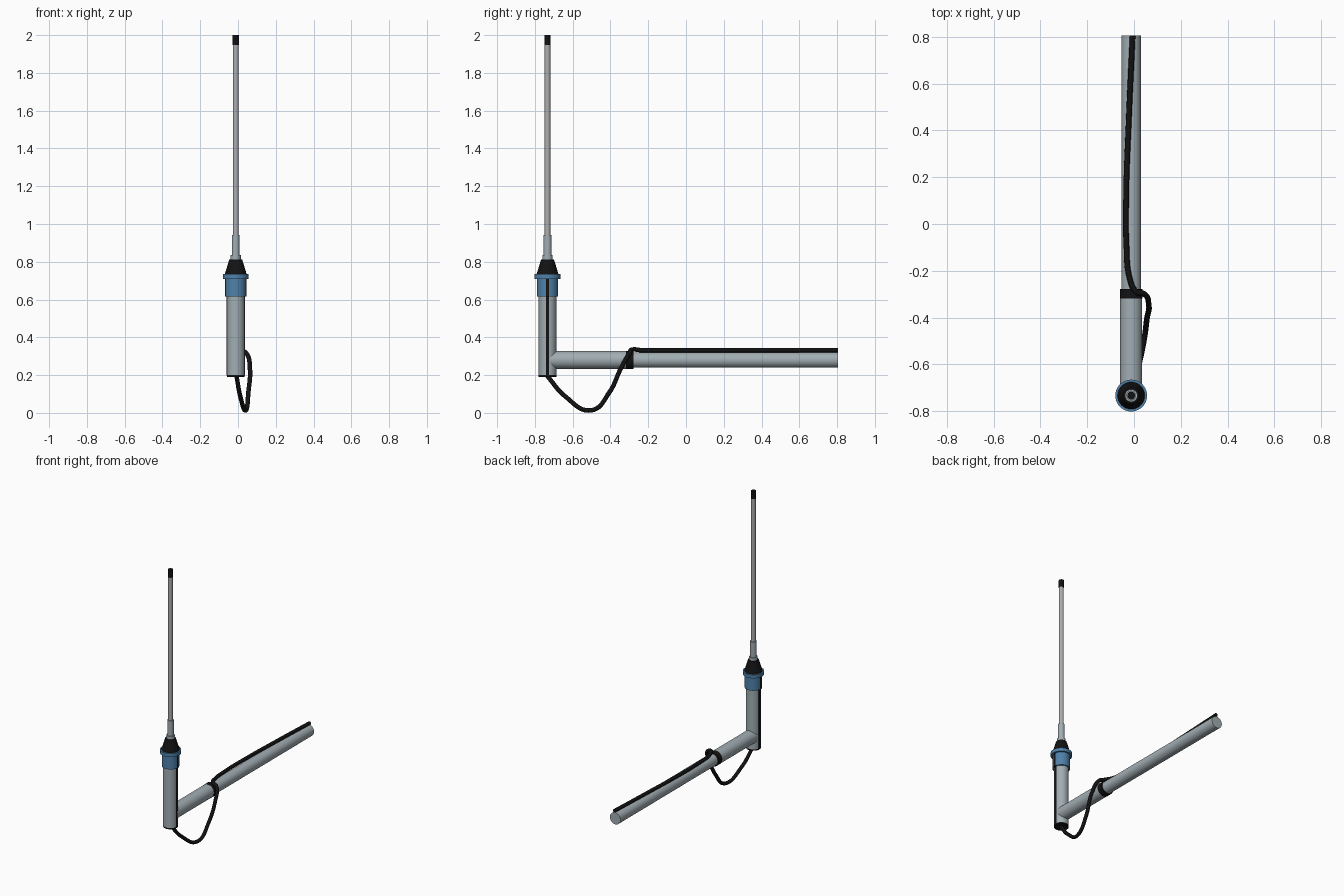
import bpy, bmesh, math
from mathutils import Matrix, Vector

if "Cube" in bpy.data.objects:
    bpy.data.objects.remove(bpy.data.objects["Cube"])

CX, CY = -0.012, -0.733   # mast axis
PZ = 0.28                 # boom height


def material(name, col):
    m = bpy.data.materials.new(name)
    m.diffuse_color = (*col, 1)
    m.use_nodes = True
    m.node_tree.nodes["Principled BSDF"].inputs["Base Color"].default_value = m.diffuse_color
    return m


STEEL = material("steel", (0.36, 0.42, 0.45))
ROD = material("rod_grey", (0.42, 0.42, 0.42))
BLUE = material("blue", (0.08, 0.22, 0.40))
BLACK = material("black", (0.006, 0.006, 0.006))


def finish(name, bm, mat):
    bmesh.ops.recalc_face_normals(bm, faces=bm.faces)
    me = bpy.data.meshes.new(name)
    bm.to_mesh(me)
    bm.free()
    me.materials.append(mat)
    ob = bpy.data.objects.new(name, me)
    bpy.context.collection.objects.link(ob)
    bpy.context.view_layer.objects.active = ob
    ob.select_set(True)
    bpy.ops.object.shade_smooth_by_angle(angle=math.radians(35))
    ob.select_set(False)
    return ob


def tube(name, start, end, r1, r2, mat, seg=40):
    a, b = Vector(start), Vector(end)
    d = b - a
    bm = bmesh.new()
    rot = d.to_track_quat('Z', 'Y').to_matrix().to_4x4()
    bmesh.ops.create_cone(bm, cap_ends=True, segments=seg, radius1=r1, radius2=r2,
                          depth=d.length, matrix=Matrix.Translation((a + b) / 2) @ rot)
    return finish(name, bm, mat)


def box(name, centre, size, mat):
    bm = bmesh.new()
    bmesh.ops.create_cube(bm, size=1, matrix=Matrix.Translation(centre) @ Matrix.Diagonal((*size, 1)))
    return finish(name, bm, mat)


# Upright stack: name, bottom z, top z, bottom radius, top radius, material
for name, z1, z2, r1, r2, mat in [
    ("mast_bottom_plug", 0.191, 0.20, 0.047, 0.047, BLACK),
    ("mast_tube", 0.20, 0.72, 0.047, 0.047, STEEL),
    ("collar", 0.617, 0.712, 0.056, 0.056, BLUE),
    ("collar_flange", 0.71, 0.734, 0.068, 0.068, BLUE),
    ("cone_boot", 0.734, 0.813, 0.058, 0.034, BLACK),
    ("base_nut", 0.813, 0.835, 0.027, 0.027, STEEL),
    ("ferrule", 0.835, 0.942, 0.021, 0.021, STEEL),
    ("antenna_rod", 0.942, 1.95, 0.015, 0.015, ROD),
    ("rod_tip", 1.947, 2.0, 0.0165, 0.0165, BLACK),
]:
    tube(name, (CX, CY, z1), (CX, CY, z2), r1, r2, mat)

# Dark seams on both sides of mast and collar
box("mast_seam", (CX, CY, 0.41), (0.096, 0.016, 0.425), BLACK)
box("collar_seam", (CX, CY, 0.664), (0.114, 0.016, 0.095), BLACK)

# Horizontal boom
tube("boom_socket", (CX, CY, PZ), (CX, -0.30, PZ), 0.047, 0.047, STEEL)
tube("boom_pipe", (CX, -0.31, PZ), (CX, 0.805, PZ), 0.041, 0.041, STEEL)
tube("boom_seal", (CX, -0.318, PZ), (CX, -0.278, PZ), 0.048, 0.048, BLACK)

# Cable hanging from the mast and running along the boom
path = [(-0.008, -0.735, 0.196), (0.012, -0.64, 0.088), (0.042, -0.50, 0.014),
        (0.055, -0.405, 0.11), (0.063, -0.345, 0.235), (0.042, -0.298, 0.318),
        (0.008, -0.288, 0.334), (-0.02, -0.225, 0.331), (-0.032, -0.10, 0.331),
        (-0.034, 0.10, 0.331), (-0.022, 0.45, 0.332), (-0.006, 0.805, 0.332)]
cu = bpy.data.curves.new("cable", 'CURVE')
cu.dimensions = '3D'
cu.bevel_depth = 0.012
cu.bevel_resolution = 4
cu.resolution_u = 10
cu.use_fill_caps = True
sp = cu.splines.new('BEZIER')
sp.bezier_points.add(len(path) - 1)
for p, co in zip(sp.bezier_points, path):
    p.co = co
    p.handle_left_type = p.handle_right_type = 'AUTO'
cu.materials.append(BLACK)
bpy.context.collection.objects.link(bpy.data.objects.new("cable", cu))
